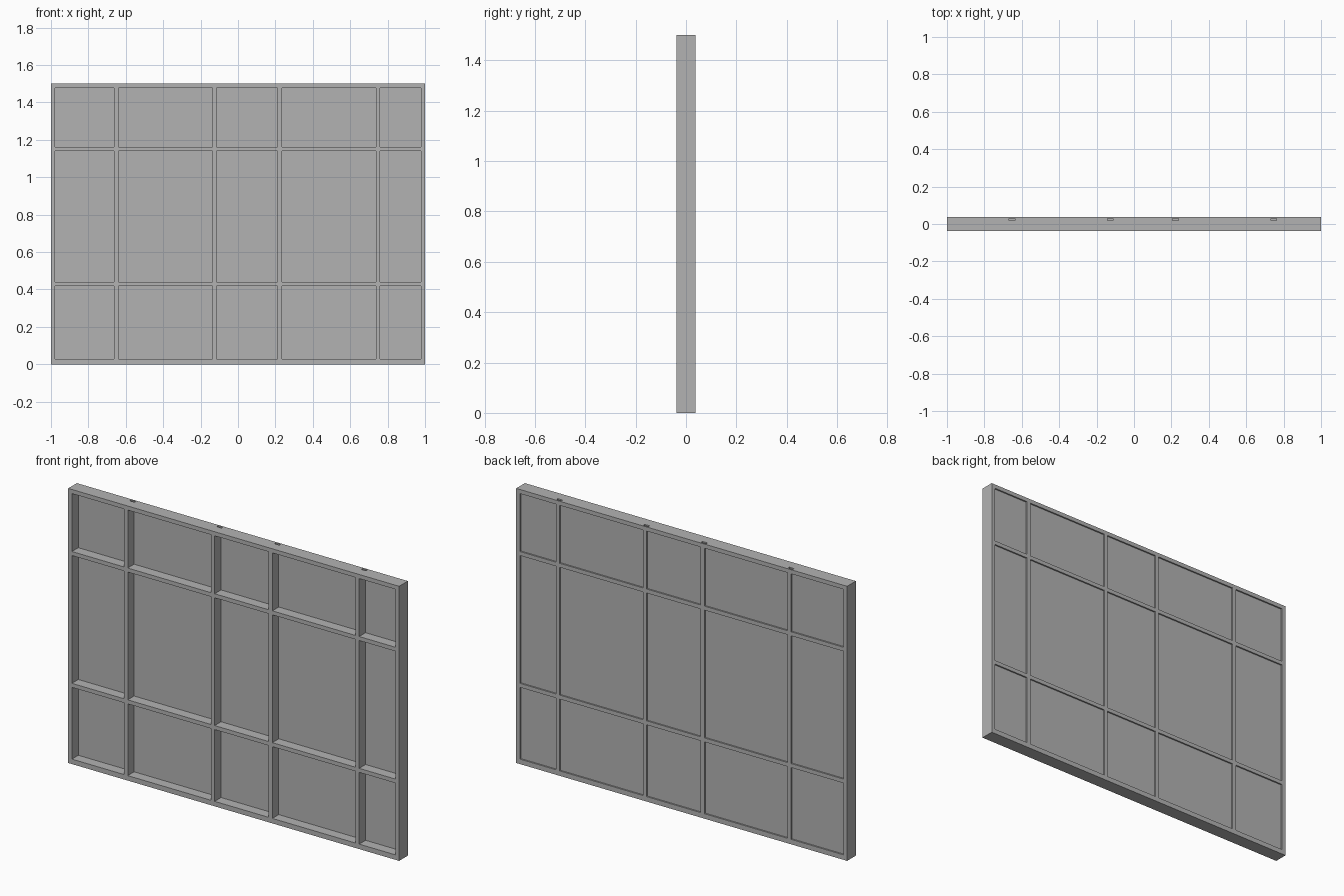
import bpy
import bmesh
from mathutils import Matrix, Vector

if "Cube" in bpy.data.objects:
    bpy.data.objects.remove(bpy.data.objects["Cube"], do_unlink=True)

WIDTH, HEIGHT, DEPTH = 2.0, 1.5, 0.075
BAR, EDGE = 0.022, 0.0225
PANE_Y, PANE_THICK = 0.0235, 0.012
BAR_X = [-0.651, -0.126, 0.223, 0.748]
BAR_Z = [0.43, 1.15]

grey = bpy.data.materials.new("mid grey")
grey.use_nodes = True
colour = (0.45, 0.45, 0.45, 1)
grey.diffuse_color = colour
grey.node_tree.nodes["Principled BSDF"].inputs["Base Color"].default_value = colour


def add_object(name, bm):
    bmesh.ops.recalc_face_normals(bm, faces=bm.faces)
    mesh = bpy.data.meshes.new(name)
    bm.to_mesh(mesh)
    bm.free()
    mesh.materials.append(grey)
    obj = bpy.data.objects.new(name, mesh)
    bpy.context.collection.objects.link(obj)
    return obj


def box(bm, centre, size):
    bmesh.ops.create_cube(bm, size=1, matrix=Matrix.Translation(centre)
                          @ Matrix.Diagonal(Vector((*size, 1))))


def bar_lines(low, high, bars, first_edge):
    """Edges of every bar in order; even intervals are solid, odd are open."""
    lines = [low, low + first_edge]
    for b in bars:
        lines += [b - BAR / 2, b + BAR / 2]
    return lines + [high - EDGE, high]


xs = bar_lines(-WIDTH / 2, WIDTH / 2, BAR_X, EDGE)
zs = bar_lines(0, HEIGHT, BAR_Z, 0.027)

# Frame lattice: every grid cell except the openings, then thickened
bm = bmesh.new()
verts = [[bm.verts.new((x, 0, z)) for z in zs] for x in xs]
openings = []
for i in range(len(xs) - 1):
    for j in range(len(zs) - 1):
        if i % 2 and j % 2:
            openings.append((xs[i], xs[i + 1], zs[j], zs[j + 1]))
        else:
            bm.faces.new((verts[i][j], verts[i + 1][j],
                          verts[i + 1][j + 1], verts[i][j + 1]))
frame = add_object("window_frame", bm)
solid = frame.modifiers.new("thickness", "SOLIDIFY")
solid.thickness = DEPTH
solid.offset = 0

# Small slots in the top rail above each upright bar
bm = bmesh.new()
for x in BAR_X:
    box(bm, (x - 0.001, PANE_Y, HEIGHT), (0.03, PANE_THICK, 0.024))
cutter = add_object("slot_cutter", bm)
cutter.hide_render = True
cut = frame.modifiers.new("slots", "BOOLEAN")
cut.operation = "DIFFERENCE"
cut.solver = "EXACT"
cut.object = cutter
bpy.context.view_layer.objects.active = frame
frame.select_set(True)
for name in ("thickness", "slots"):
    bpy.ops.object.modifier_apply(modifier=name)
bpy.data.objects.remove(cutter, do_unlink=True)

# Panes set close to the back, tucked slightly into the bars
bm = bmesh.new()
for x0, x1, z0, z1 in openings:
    box(bm, ((x0 + x1) / 2, PANE_Y, (z0 + z1) / 2),
        (x1 - x0 + 0.008, PANE_THICK, z1 - z0 + 0.008))
add_object("panes", bm)
